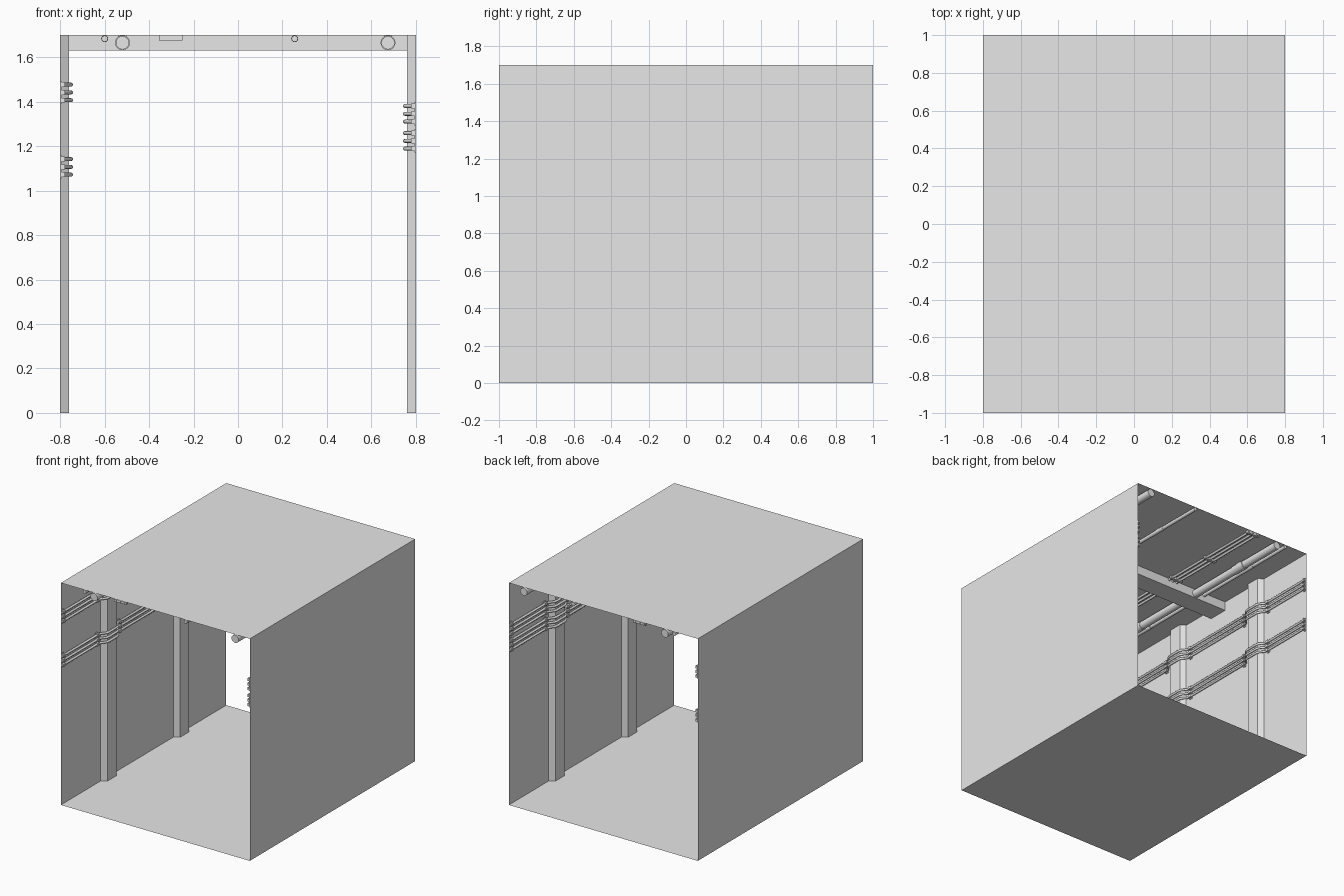
import bpy, bmesh, math
from mathutils import Vector

old = bpy.data.objects.get("Cube")
if old:
    bpy.data.objects.remove(old, do_unlink=True)

W, L, H = 0.8, 1.0, 1.7          # half width, half length, height
PILLAR_Y = (-0.44, 0.44)

grey = bpy.data.materials.new("plain_grey")
grey.use_nodes = True
grey.diffuse_color = (0.8, 0.8, 0.8, 1)
grey.node_tree.nodes["Principled BSDF"].inputs["Base Color"].default_value = (0.8, 0.8, 0.8, 1)


def finish(name, bm, smooth=False):
    mesh = bpy.data.meshes.new(name)
    bm.to_mesh(mesh)
    bm.free()
    mesh.materials.append(grey)
    ob = bpy.data.objects.new(name, mesh)
    bpy.context.collection.objects.link(ob)
    if smooth:
        bpy.ops.object.select_all(action='DESELECT')
        ob.select_set(True)
        bpy.context.view_layer.objects.active = ob
        bpy.ops.object.shade_smooth_by_angle(angle=math.radians(50))
    return ob


def prism(bm, profile, step):
    """Extrude a closed outline along a vector, capped at both ends."""
    face = bm.faces.new([bm.verts.new(p) for p in profile])
    new = bmesh.ops.extrude_face_region(bm, geom=[face])["geom"]
    bmesh.ops.translate(bm, vec=step, verts=[v for v in new if isinstance(v, bmesh.types.BMVert)])
    bmesh.ops.recalc_face_normals(bm, faces=bm.faces)


def box(bm, centre, size):
    (x, y, z), (a, b, c) = centre, [s / 2 for s in size]
    prism(bm, [(x - a, y - b, z - c), (x + a, y - b, z - c),
               (x + a, y - b, z + c), (x - a, y - b, z + c)], (0, 2 * b, 0))


def tube(bm, path, radius, sides):
    """Sweep a round section, kept square to y, along a path."""
    rings = []
    for p in path:
        rings.append([bm.verts.new(Vector(p) + Vector((
            radius * math.cos(math.tau * i / sides), 0,
            radius * math.sin(math.tau * i / sides)))) for i in range(sides)])
    for r, s in zip(rings, rings[1:]):
        for i in range(sides):
            j = (i + 1) % sides
            bm.faces.new((r[i], r[j], s[j], s[i]))
    bm.faces.new(rings[0])
    bm.faces.new(rings[-1])
    bmesh.ops.recalc_face_normals(bm, faces=bm.faces)


# Thin floor, ceiling and walls, open at both ends
outline = {"floor": ((-W, 0), (W, 0)), "left_wall": ((W, 0), (W, H)),
           "ceiling": ((W, H), (-W, H)), "right_wall": ((-W, H), (-W, 0))}
for name, ((x0, z0), (x1, z1)) in outline.items():
    bm = bmesh.new()
    bm.faces.new([bm.verts.new(p) for p in
                  ((x0, -L, z0), (x1, -L, z0 if z0 == z1 else z1), (x1, L, z1), (x0, L, z0))])
    finish(name, bm)

# Chamfered pillars against both walls
for side, label in ((-1, "right"), (1, "left")):
    for y in PILLAR_Y:
        bm = bmesh.new()
        prism(bm, [(side * W, y - 0.078, 0), (side * (W - 0.04), y - 0.054, 0),
                   (side * (W - 0.04), y + 0.054, 0), (side * W, y + 0.078, 0)], (0, 0, H))
        finish(label + ("_front" if y < 0 else "_back") + "_pillar", bm)

# Ceiling beam
bm = bmesh.new()
box(bm, (0, 0, H - 0.035), (2 * W, 0.16, 0.07))
finish("ceiling_beam", bm)

# Round ceiling pipes with hanger collars
for name, x, r in (("large_pipe_right", -0.52, 0.03), ("large_pipe_left", 0.675, 0.03),
                   ("small_pipe_right", -0.6, 0.014), ("small_pipe_left", 0.255, 0.014)):
    z = H - r * 1.15
    bm = bmesh.new()
    tube(bm, [(x, -L, z), (x, L, z)], r, 16)
    finish(name, bm, True)
    bm = bmesh.new()
    for y in (-0.58, 0.58):
        tube(bm, [(x, y - 0.06, z), (x, y + 0.06, z)], r * 1.13, 16)
        box(bm, (x, y, H - r / 2), (r * 1.2, 0.04, r))
    finish(name + "_hangers", bm, True)

# Wall cables in threes, stepping out around the pillars
WALL_OFF, PILLAR_OFF = 0.011, 0.049
CABLE_R, PITCH = 0.009, 0.035
profile = [(-L, WALL_OFF)]
for y in PILLAR_Y:
    profile += [(y - 0.12, WALL_OFF), (y - 0.105, WALL_OFF + 0.005),
                (y - 0.07, PILLAR_OFF - 0.005), (y - 0.05, PILLAR_OFF),
                (y + 0.05, PILLAR_OFF), (y + 0.07, PILLAR_OFF - 0.005),
                (y + 0.105, WALL_OFF + 0.005), (y + 0.12, WALL_OFF)]
profile.append((L, WALL_OFF))
clip_ys = [-0.985, 0.985] + [y + d for y in PILLAR_Y for d in (-0.135, 0.135)]

for name, side, mid in (("right_upper", -1, 1.442), ("right_lower", -1, 1.107),
                        ("left_upper", 1, 1.346), ("left_lower", 1, 1.224)):
    cables, clips = bmesh.new(), bmesh.new()
    for k in (-1, 0, 1):
        z = mid + k * PITCH
        tube(cables, [(side * (W - off), y, z) for y, off in profile], CABLE_R, 8)
        for y in clip_ys:
            box(clips, (side * (W - 0.011), y, z), (0.022, 0.02, 0.022))
    for y in clip_ys:
        box(clips, (side * (W - 0.003), y, mid), (0.006, 0.024, 0.105))
    finish(name + "_cables", cables, True)
    finish(name + "_cable_clips", clips)

# Straight ceiling cables with clip bars
cables, clips = bmesh.new(), bmesh.new()
for k in (-1, 0, 1):
    x = -0.302 + k * PITCH
    tube(cables, [(x, -L, H - 0.01), (x, L, H - 0.01)], CABLE_R, 8)
for s in (-1, 1):
    for y in (0.12, 0.5, 0.985):
        box(clips, (-0.302, s * y, H - 0.012), (0.105, 0.02, 0.023))
finish("ceiling_cables", cables, True)
finish("ceiling_cable_clips", clips)
